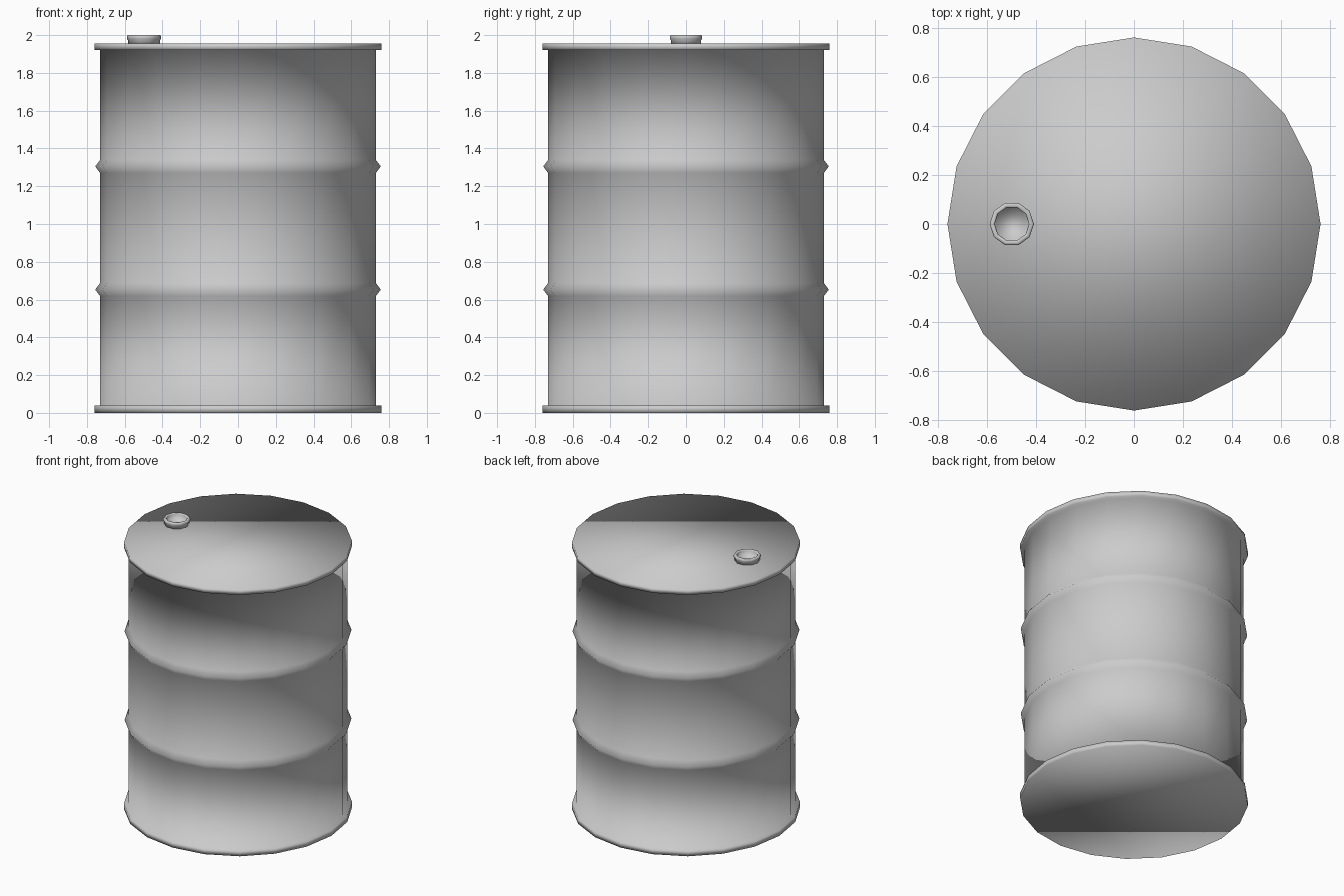
import bpy, bmesh, math

if "Cube" in bpy.data.objects:
    bpy.data.objects.remove(bpy.data.objects["Cube"])


def lathe(name, profile, sides, location=(0, 0, 0)):
    """Revolve an (r, z) profile about z, closing both ends with n-gons."""
    bm = bmesh.new()
    rings = []
    for r, z in profile:
        rings.append([bm.verts.new((r * math.cos(2 * math.pi * i / sides),
                                    r * math.sin(2 * math.pi * i / sides), z))
                      for i in range(sides)])
    for a, b in zip(rings, rings[1:]):
        for i in range(sides):
            j = (i + 1) % sides
            bm.faces.new((a[i], a[j], b[j], b[i]))
    bm.faces.new(rings[0][::-1])
    bm.faces.new(rings[-1])
    for f in bm.faces:
        f.smooth = True
    mesh = bpy.data.meshes.new(name)
    bm.to_mesh(mesh)
    bm.free()
    obj = bpy.data.objects.new(name, mesh)
    obj.location = location
    bpy.context.collection.objects.link(obj)
    return obj


BODY, RIB, RIM, TOP = 0.73, 0.756, 0.76, 1.956

# Drum shell: bottom rim, two rolled ribs, top rim and flat lid
profile = [(RIM, 0), (RIM, 0.04), (BODY, 0.04)]
for z in (0.653, 1.305):
    profile += [(BODY, z - 0.035), (RIB, z), (BODY, z + 0.035)]
profile += [(BODY, TOP - 0.036), (RIM, TOP - 0.036), (RIM, TOP)]
lathe("barrel_body", profile, 20)

# Open filler neck with a thickened lip
lathe("filler_neck", [(0.084, TOP - 0.003), (0.084, 1.972), (0.09, 1.98),
                      (0.09, 1.994), (0.086, 2.0), (0.073, 2.0),
                      (0.07, 1.994), (0.07, 1.962)], 10, (-0.498, 0, 0))
